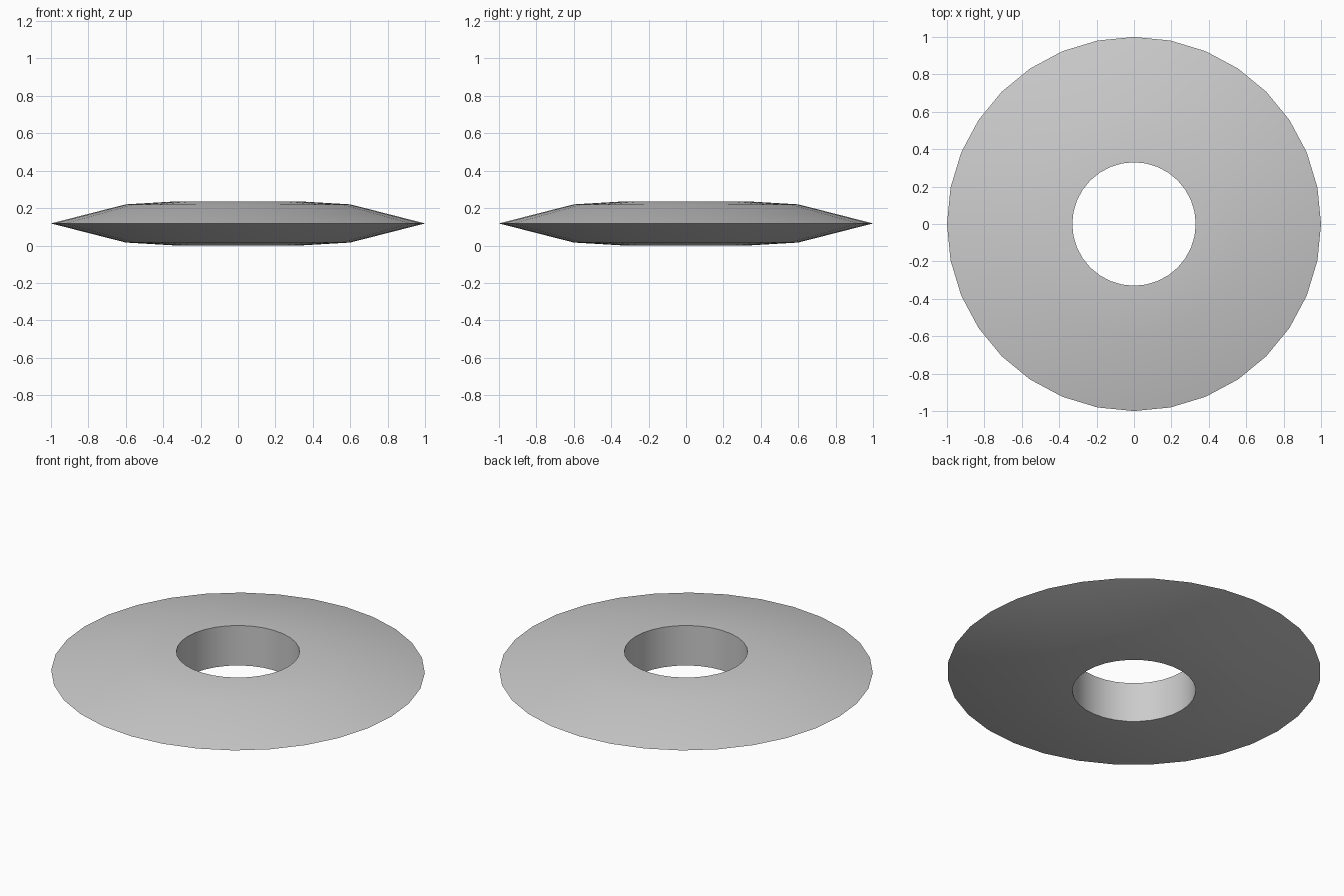
import bpy, bmesh, math

if "Cube" in bpy.data.objects:
    bpy.data.objects.remove(bpy.data.objects["Cube"])

SEGMENTS = 32
MID = 0.118

# Lens-like cross-section (radius, height), closed loop around the hole
profile = [(0.33, MID + 0.118), (0.33, MID - 0.118), (0.6, MID - 0.102),
           (1.0, MID), (0.6, MID + 0.102)]

# Revolve the cross-section into a ring
bm = bmesh.new()
rings = []
for i in range(SEGMENTS):
    a = 2 * math.pi * i / SEGMENTS
    rings.append([bm.verts.new((r * math.cos(a), r * math.sin(a), z)) for r, z in profile])
n = len(profile)
for i in range(SEGMENTS):
    p, q = rings[i], rings[(i + 1) % SEGMENTS]
    for j in range(n):
        k = (j + 1) % n
        bm.faces.new((p[j], p[k], q[k], q[j]))
bmesh.ops.recalc_face_normals(bm, faces=bm.faces)

mesh = bpy.data.meshes.new("ring_disc")
bm.to_mesh(mesh)
bm.free()
disc = bpy.data.objects.new("ring_disc", mesh)
bpy.context.collection.objects.link(disc)

# Smooth faces, crisp hole edges
bpy.context.view_layer.objects.active = disc
disc.select_set(True)
bpy.ops.object.shade_smooth_by_angle(angle=math.radians(32))
